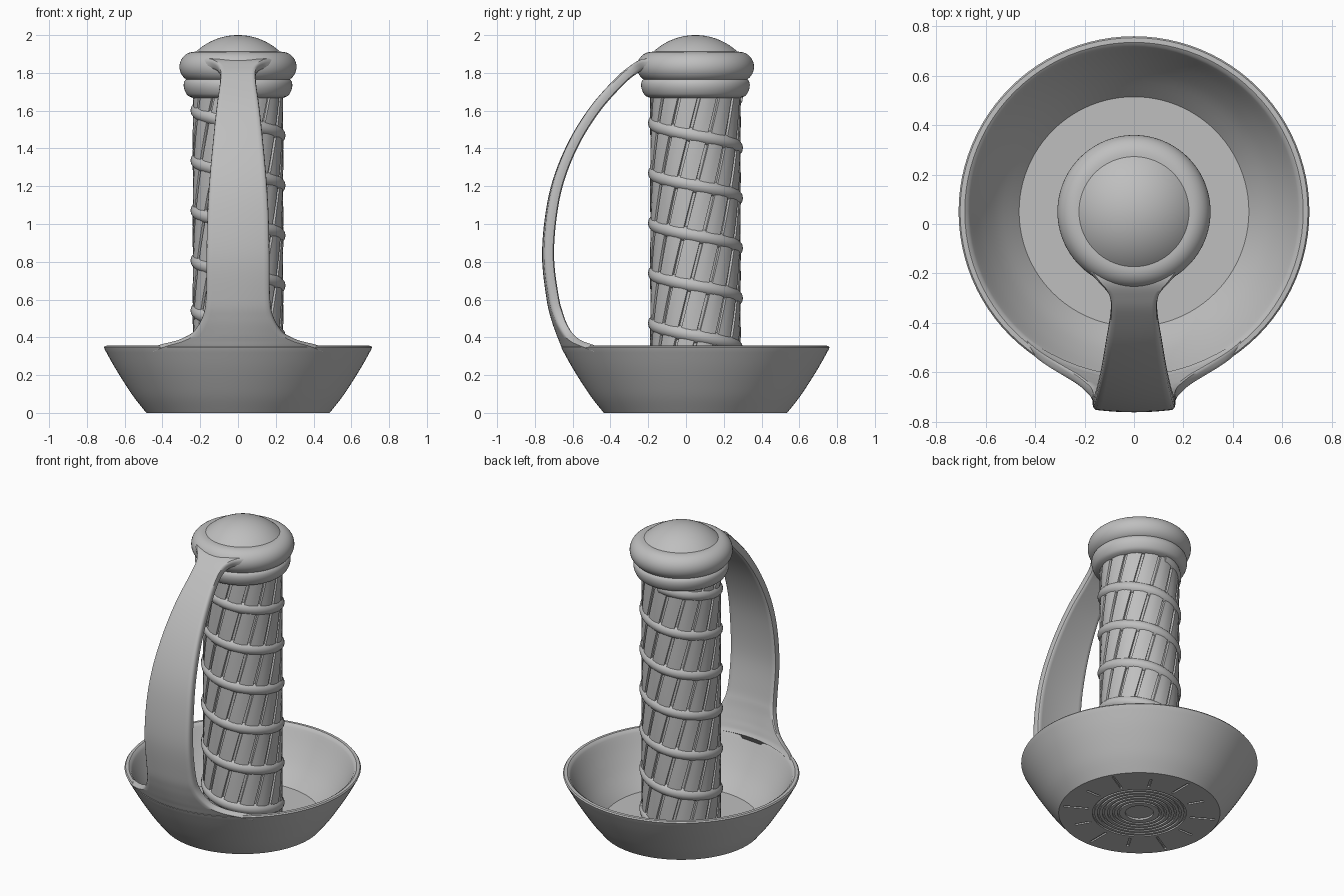
import bpy, bmesh, math
from math import sin, cos, pi, radians
from mathutils import Vector

old = bpy.data.objects.get("Cube")
if old:
    bpy.data.objects.remove(old, do_unlink=True)

CY = 0.05      # y of the grip axis
SEG = 96

metal = bpy.data.materials.new("satin grey")
metal.use_nodes = True
metal.diffuse_color = (0.52, 0.52, 0.52, 1)
metal.node_tree.nodes["Principled BSDF"].inputs["Base Color"].default_value = metal.diffuse_color


def activate(ob):
    bpy.ops.object.select_all(action='DESELECT')
    ob.select_set(True)
    bpy.context.view_layer.objects.active = ob


def smooth(ob, angle=30):
    activate(ob)
    bpy.ops.object.shade_smooth_by_angle(angle=radians(angle))


def finish(name, bm):
    bmesh.ops.recalc_face_normals(bm, faces=bm.faces)
    me = bpy.data.meshes.new(name)
    bm.to_mesh(me)
    bm.free()
    me.materials.append(metal)
    ob = bpy.data.objects.new(name, me)
    bpy.context.collection.objects.link(ob)
    return ob


def loft(name, rings, caps=True):
    """Skin a list of closed rings of points."""
    bm = bmesh.new()
    rows = [[bm.verts.new(p) for p in ring] for ring in rings]
    n = len(rows[0])
    for a, b in zip(rows, rows[1:]):
        for i in range(n):
            j = (i + 1) % n
            bm.faces.new((a[i], a[j], b[j], b[i]))
    if caps:
        bm.faces.new(rows[0])
        bm.faces.new(rows[-1])
    return finish(name, bm)


def lathe(name, profile):
    rings = [[(r * cos(2 * pi * i / SEG), CY + r * sin(2 * pi * i / SEG), z)
              for i in range(SEG)] for r, z in profile]
    return loft(name, rings)


def spline(keys, steps):
    """Catmull-Rom through rows of numbers."""
    keys = [Vector(k) for k in keys]
    out = []
    for i in range(len(keys) - 1):
        p0, p1 = keys[max(i - 1, 0)], keys[i]
        p2, p3 = keys[i + 1], keys[min(i + 2, len(keys) - 1)]
        for s in range(steps):
            t = s / steps
            out.append(0.5 * (2 * p1 + (p2 - p0) * t + (2 * p0 - 5 * p1 + 4 * p2 - p3) * t * t
                              + (3 * p1 - p0 - 3 * p2 + p3) * t ** 3))
    return out + [keys[-1]]


# Guard bowl, with ring grooves in the underside
under = [(0.05, 0.012), (0.085, 0.012), (0.085, 0)]
for k in range(6):
    r = 0.12 + 0.03 * k
    under += [(r, 0), (r, 0.01), (r + 0.012, 0.01), (r + 0.012, 0)]
outer = spline([(0.485, 0), (0.545, 0.075), (0.596, 0.15), (0.655, 0.245), (0.705, 0.335)], 4)
rim = [(0.71, 0.347), (0.704, 0.355), (0.685, 0.356), (0.672, 0.347)]
inner = spline([(0.665, 0.335), (0.615, 0.24), (0.55, 0.14), (0.465, 0.04)], 4)
bowl = lathe("guard_bowl", under + [tuple(p) for p in outer] + rim
             + [tuple(p) for p in inner] + [(0.1, 0.04)])

# Radial grooves cut into the underside
bm = bmesh.new()
for k in range(12):
    a = 2 * pi * k / 12
    length = 0.15 if k % 2 else 0.1
    cube = bmesh.ops.create_cube(bm, size=1)["verts"]
    for v in cube:
        x, y, z = 0.31 + (v.co.x + 0.5) * length, v.co.y * 0.014, v.co.z * 0.02
        v.co = (x * cos(a) - y * sin(a), CY + x * sin(a) + y * cos(a), z)
cutter = finish("groove_cutter", bm)
cutter.hide_render = True
mod = bowl.modifiers.new("grooves", 'BOOLEAN')
mod.object = cutter
mod.operation = 'DIFFERENCE'
mod.solver = 'EXACT'
activate(bowl)
bpy.ops.object.modifier_apply(modifier=mod.name)
bpy.data.objects.remove(cutter, do_unlink=True)
smooth(bowl)

# Grip with twisted narrow grooves
STRIPS = 14
strip = [(0, 0.238), (0.02, 0.225), (0.16, 0.225), (0.18, 0.238), (0.45, 0.24), (0.72, 0.24)]
rings = []
for k in range(41):
    z = 0.03 + 1.65 * k / 40
    ring = []
    for s in range(STRIPS):
        for f, r in strip:
            a = 2 * pi * (s + f) / STRIPS + 1.1 * z
            ring.append((r * cos(a), CY + r * sin(a), z))
    rings.append(ring)
smooth(loft("grip", rings))

# Spiral wire wrapped round the grip
rings = []
PITCH, TURNS, STEPS = 0.265, 6.1, 48
for k in range(int(TURNS * STEPS) + 1):
    turn = k / STEPS
    a = 2 * pi * turn - pi / 2
    z = 1.535 + PITCH * (0.5 - turn)
    a += pi * -1
    ring = []
    for j in range(16):
        b = 2 * pi * j / 16
        r = 0.199 + 0.053 * cos(b)
        ring.append((r * cos(a), CY + r * sin(a), z + 0.045 * sin(b)))
    rings.append(ring)
smooth(loft("spiral_wire", rings))

# Collar, pommel ring and dome
collar = spline([(0.238, 1.667), (0.268, 1.682), (0.286, 1.72), (0.284, 1.755), (0.26, 1.78)], 4)
smooth(lathe("collar", [(0.1, 1.667)] + [tuple(p) for p in collar]))
bulge = [(0.23 + 0.08 * cos(t), 1.832 + 0.08 * sin(t))
         for t in [radians(-90 + 180 * i / 20) for i in range(21)]]
smooth(lathe("pommel_ring", [(0.1, 1.752)] + bulge + [(0.1, 1.912)]))
R = 0.326
dome = [(R * sin(t), 2 - R + R * cos(t)) for t in [0.763 * (1 - i / 16) for i in range(16)]]
smooth(lathe("pommel_dome", dome + [(0.002, 2)]))

# Knuckle strap: outer y, z, half width, crosswise curvature
keys = [(-0.645, 0.325, 0.46, 0.78), (-0.66, 0.35, 0.4, 0.75), (-0.672, 0.38, 0.3, 0.72),
        (-0.688, 0.42, 0.235, 0.7), (-0.715, 0.5, 0.187, 0.6), (-0.738, 0.6, 0.17, 0.5),
        (-0.762, 0.82, 0.167, 0.4), (-0.745, 1.05, 0.162, 0.35), (-0.7, 1.25, 0.15, 0.3),
        (-0.615, 1.45, 0.132, 0.25), (-0.5, 1.63, 0.113, 0.2), (-0.37, 1.775, 0.094, 0.1),
        (-0.295, 1.838, 0.102, 0.1), (-0.235, 1.872, 0.15, 0.1), (-0.17, 1.875, 0.2, 0.1)]
path = spline(keys, 6)
rings = []
for i, (y, z, w, c) in enumerate(path):
    ahead, behind = path[min(i + 1, len(path) - 1)], path[max(i - 1, 0)]
    tan = Vector((0, ahead[0] - behind[0], ahead[1] - behind[1])).normalized()
    out = Vector((0, -tan.z, tan.y))
    th = 0.038 + 0.016 * min(1, max(0, (z - 0.33) / 0.2))
    across = [(w - 0.012) * (j / 8 - 1) for j in range(17)]
    edge = [(w - 0.003, 0.12), (w, 0.35), (w, 0.65), (w - 0.003, 0.88)]
    loop = [(x, 0) for x in across] + edge + [(x, 1) for x in reversed(across)]
    loop += [(-x, d) for x, d in reversed(edge)]
    rings.append([Vector((x, y + c * x * x, z)) - out * th * d for x, d in loop])
smooth(loft("knuckle_strap", rings), 40)
